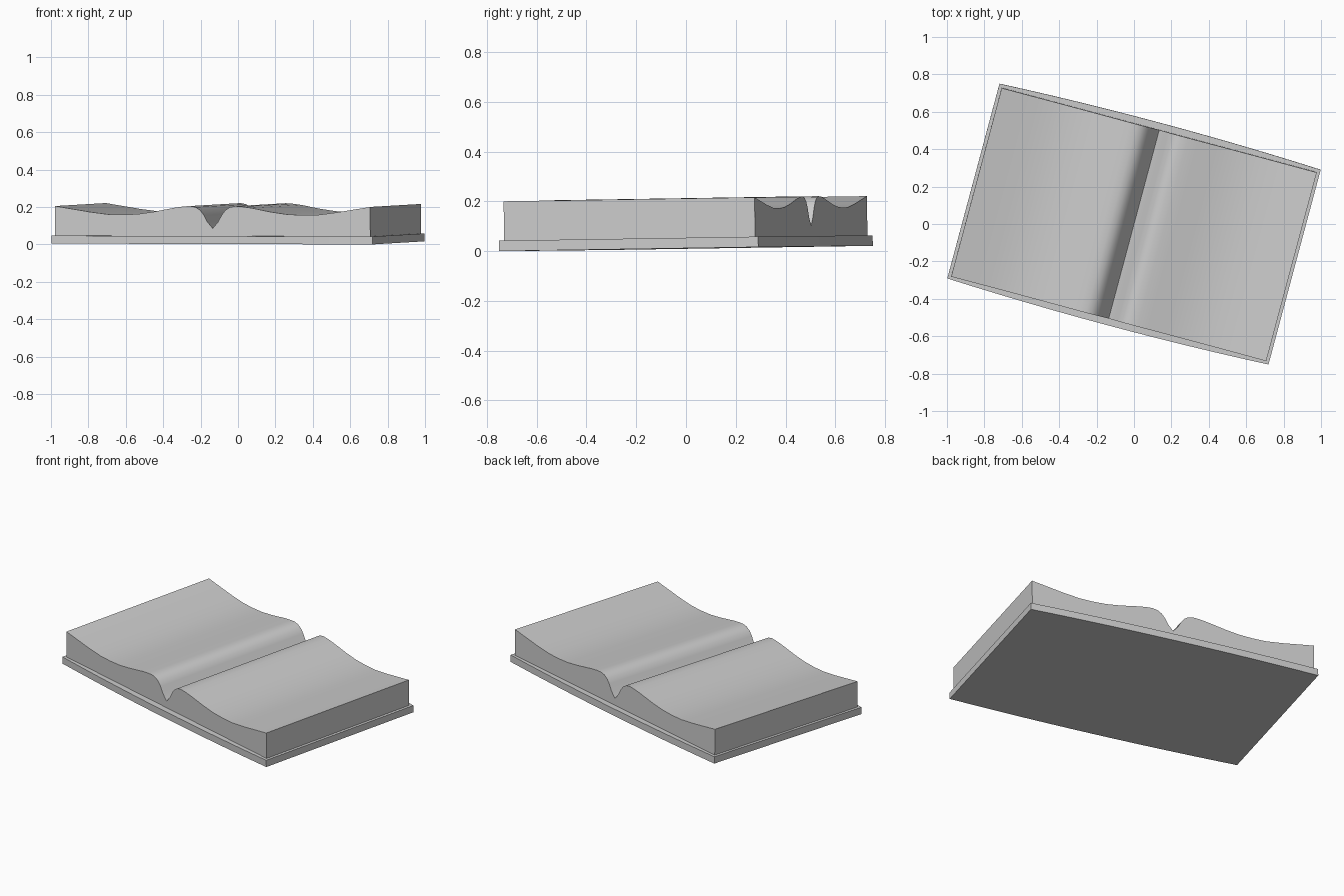
import bpy, bmesh
from math import radians
from mathutils import Vector

if "Cube" in bpy.data.objects:
    bpy.data.objects.remove(bpy.data.objects["Cube"])


def extrude_outline(name, outline, direction):
    """Solid made by sweeping a closed planar outline along a vector."""
    bm = bmesh.new()
    face = bm.faces.new([bm.verts.new(p) for p in outline])
    ext = bmesh.ops.extrude_face_region(bm, geom=[face], use_keep_orig=True)
    verts = [g for g in ext["geom"] if isinstance(g, bmesh.types.BMVert)]
    bmesh.ops.translate(bm, verts=verts, vec=Vector(direction))
    bmesh.ops.recalc_face_normals(bm, faces=bm.faces[:])
    mesh = bpy.data.meshes.new(name)
    bm.to_mesh(mesh)
    bm.free()
    obj = bpy.data.objects.new(name, mesh)
    bpy.context.collection.objects.link(obj)
    # the open book lies turned and very slightly tipped
    obj.rotation_euler = (0.0153, 0.0028, radians(-15))
    obj.location.z = 0.0106
    bpy.context.view_layer.objects.active = obj
    bpy.ops.object.select_all(action='DESELECT')
    obj.select_set(True)
    bpy.ops.object.shade_smooth_by_angle(angle=radians(35))
    return obj


# cover: thin board whose long edges bow out towards the spine
W = 0.889
edge = [(W * i / 6, 0.559 - 0.02 * (i / 6) ** 2) for i in range(-6, 7)]
outline = [(x, y, 0) for x, y in edge] + [(x, -y, 0) for x, y in reversed(edge)]
extrude_outline("cover", outline, (0, 0, 0.042))

# pages: mirrored wavy profile with a deep gutter in the middle
half = [(0.03, 0.118), (0.05, 0.155), (0.07, 0.18), (0.095, 0.196),
        (0.125, 0.202), (0.16, 0.2), (0.21, 0.193), (0.325, 0.171),
        (0.41, 0.159), (0.49, 0.155), (0.575, 0.156), (0.68, 0.169), (0.872, 0.2)]
top = [(-x, z) for x, z in reversed(half)] + [(0, 0.083)] + half
profile = [(x, -0.522, z) for x, z in top]
profile += [(0.872, -0.522, 0.04), (-0.872, -0.522, 0.04)]
extrude_outline("pages", profile, (0, 1.044, 0))
